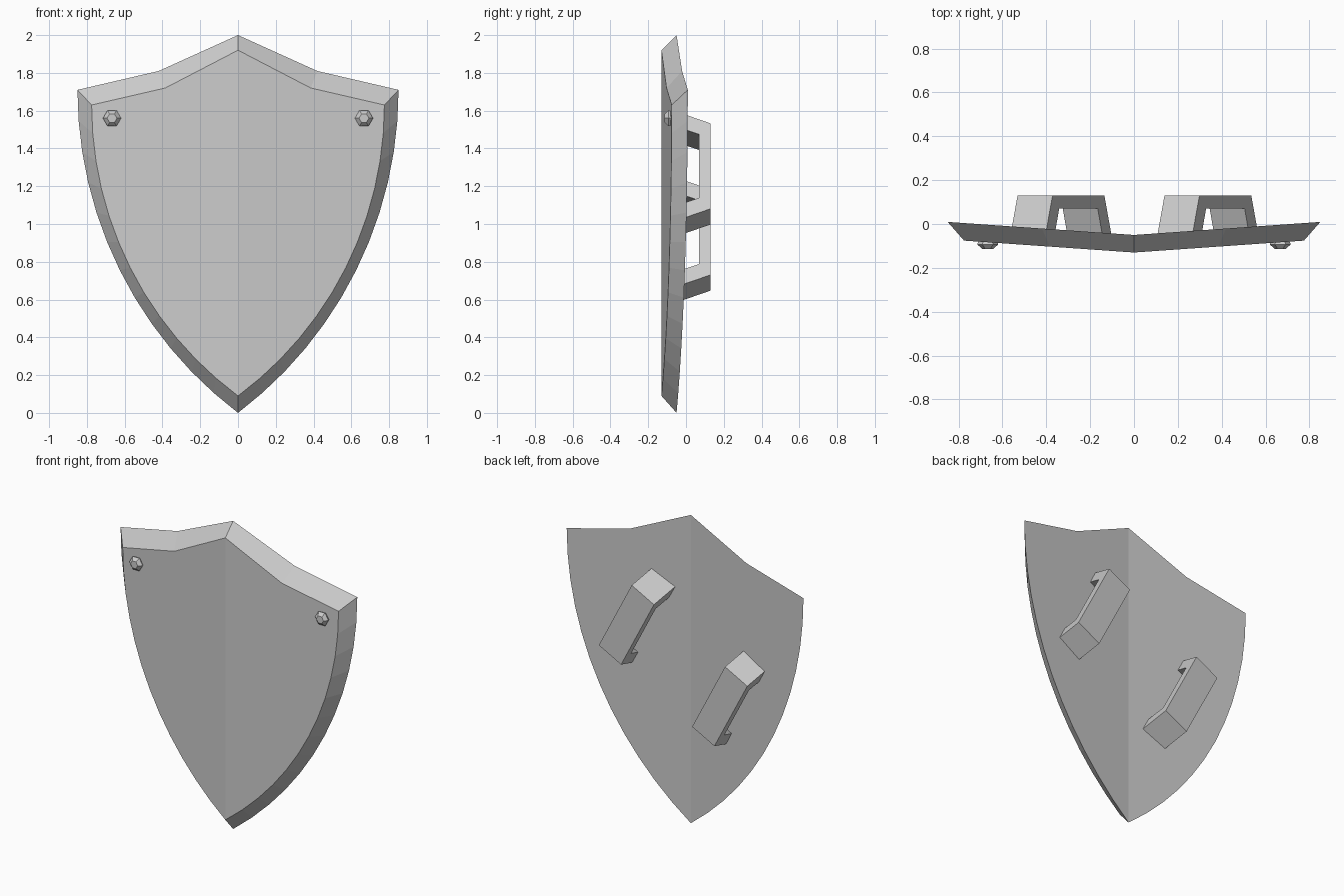
import bpy, bmesh, math
from mathutils import Vector

if "Cube" in bpy.data.objects:
    bpy.data.objects.remove(bpy.data.objects["Cube"])

FOLD = 0.07  # how far the plate sweeps back per unit of x


def make_object(name, bm):
    bmesh.ops.remove_doubles(bm, verts=bm.verts, dist=1e-5)
    bmesh.ops.recalc_face_normals(bm, faces=bm.faces)
    mesh = bpy.data.meshes.new(name)
    bm.to_mesh(mesh)
    bm.free()
    obj = bpy.data.objects.new(name, mesh)
    bpy.context.collection.objects.link(obj)
    return obj


def half_outline(top, shoulder, corner, tip_z, segments=12):
    """Right half of the shield outline; the side is an arc, vertical at the corner."""
    w, h = corner[0], corner[1] - tip_z
    r = (w * w + h * h) / (2 * w)
    sweep = math.asin(h / r)
    pts = [(0, top), shoulder]
    for i in range(segments + 1):
        a = sweep * i / segments
        pts.append((w - r + r * math.cos(a), corner[1] - r * math.sin(a)))
    pts[-1] = (0, tip_z)
    return pts


# Shield plate: folded front and back panels joined by a bevelled rim
back = half_outline(2.0, (0.42, 1.81), (0.85, 1.71), 0.0)
front = half_outline(1.92, (0.385, 1.72), (0.775, 1.63), 0.09)
bm = bmesh.new()
for side in (1, -1):
    b = [bm.verts.new((side * x, -0.05 + FOLD * x, z)) for x, z in back]
    f = [bm.verts.new((side * x, -0.13 + FOLD * x, z)) for x, z in front]
    bm.faces.new(b)
    bm.faces.new(f)
    for i in range(len(b) - 1):
        bm.faces.new((b[i], b[i + 1], f[i + 1], f[i]))
make_object("shield_plate", bm)

# Rivets: six-sided domed studs at the upper corners
for name, side in (("rivet_right", 1), ("rivet_left", -1)):
    bm = bmesh.new()
    rings = []
    for y, r in ((-0.065, 0.036), (-0.093, 0.048), (-0.113, 0.026)):
        rings.append([bm.verts.new((side * 0.667 + r * math.cos(k * math.pi / 3), y,
                                    1.56 + r * math.sin(k * math.pi / 3))) for k in range(6)])
    for lo, hi in zip(rings, rings[1:]):
        for k in range(6):
            n = (k + 1) % 6
            bm.faces.new((lo[k], lo[n], hi[n], hi[k]))
    bm.faces.new(rings[0])
    bm.faces.new(rings[-1])
    make_object(name, bm)

# Grips: slanted brackets, profile as (distance along grip, y)
along = Vector((0.463, 0, -0.886)).normalized()
across = Vector((0.886, 0, 0.463)).normalized()
profile = [(-0.325, -0.05), (-0.255, 0.13), (0.255, 0.13), (0.325, -0.05),
           (0.235, -0.05), (0.19, 0.07), (-0.19, 0.07), (-0.235, -0.05)]
for name, x, z in (("upper_grip", 0.337, 1.265), ("lower_grip", -0.333, 0.915)):
    bm = bmesh.new()
    edges = []
    for w in (-0.09, 0.09):
        edges.append([bm.verts.new(Vector((x, y, z)) + along * s + across * w)
                      for s, y in profile])
    lo, hi = edges
    for i in range(8):
        j = (i + 1) % 8
        bm.faces.new((lo[i], lo[j], hi[j], hi[i]))
    for ring in edges:
        for quad in ((0, 1, 6, 7), (1, 2, 5, 6), (2, 3, 4, 5)):
            bm.faces.new([ring[k] for k in quad])
    make_object(name, bm)
